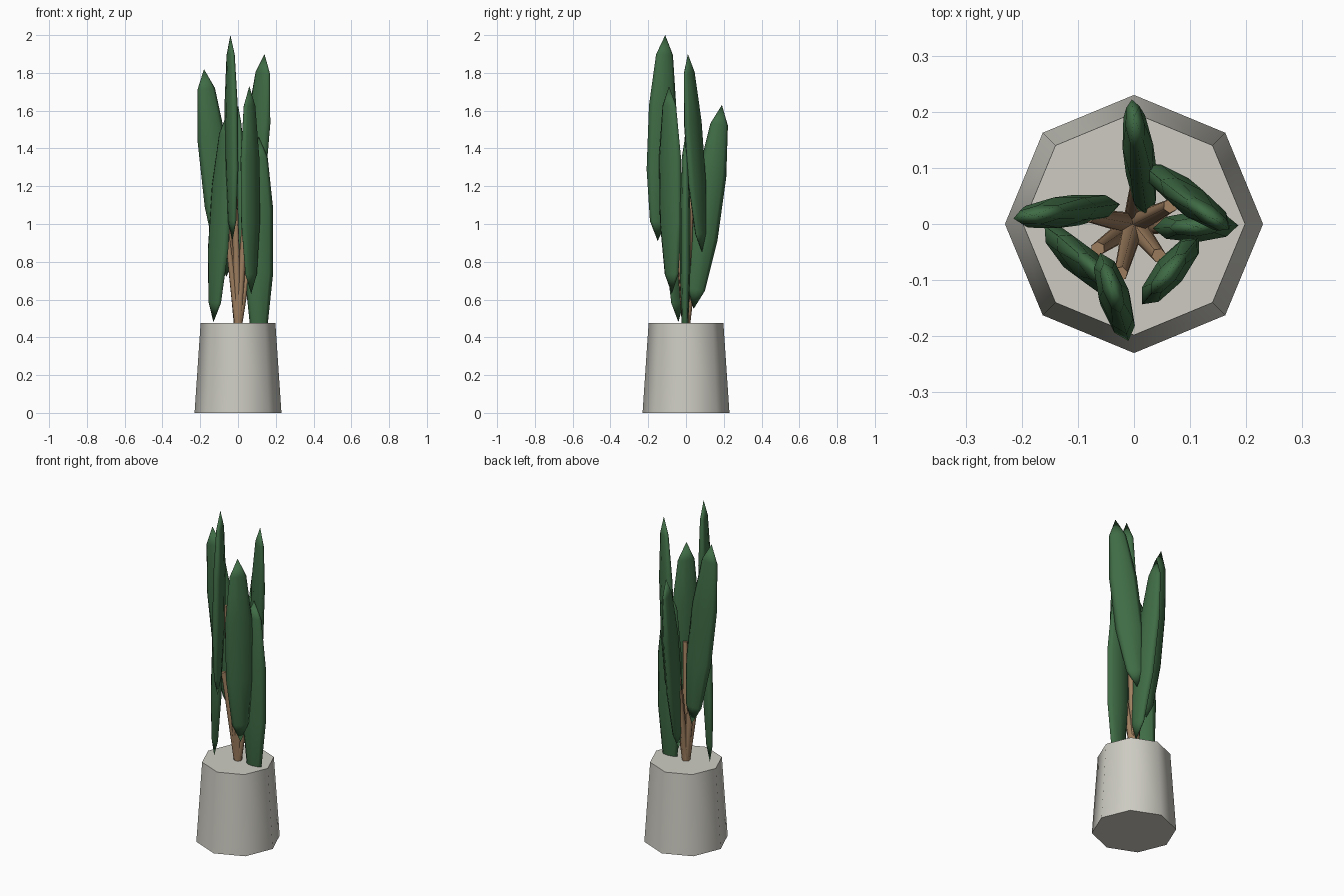
import bpy, math
from mathutils import Vector, Matrix

if "Cube" in bpy.data.objects:
    bpy.data.objects.remove(bpy.data.objects["Cube"])


def material(name, rgb):
    m = bpy.data.materials.new(name)
    m.diffuse_color = (*rgb, 1)
    m.use_nodes = True
    m.node_tree.nodes["Principled BSDF"].inputs["Base Color"].default_value = m.diffuse_color
    return m


POT = material("pot_stone", (0.61, 0.60, 0.54))
BARK = material("stem_brown", (0.36, 0.22, 0.12))
GREEN = material("leaf_green", (0.05, 0.15, 0.06))


def finish(name, mat, angle):
    ob = bpy.context.object
    ob.name = name
    ob.data.materials.append(mat)
    bpy.ops.object.shade_smooth_by_angle(angle=math.radians(angle))
    return ob


def stem(name, start, end):
    d = end - start
    bpy.ops.mesh.primitive_cone_add(vertices=6, radius1=0.022, radius2=0.013, depth=d.length)
    ob = finish(name, BARK, 65)
    ob.matrix_world = Matrix.Translation((start + end) / 2) @ d.to_track_quat('Z', 'Y').to_matrix().to_4x4()


def leaf(name, tip, base, azimuth):
    # flattened five-ring sphere, its axis running from base to tip
    axis = tip - base
    z = axis.normalized()
    a = math.radians(azimuth)
    x = Vector((math.cos(a), math.sin(a), 0))
    x = (x - z * x.dot(z)).normalized()
    y = z.cross(x)
    rot = Matrix((x, y, z)).transposed().to_4x4()
    bpy.ops.mesh.primitive_uv_sphere_add(segments=8, ring_count=5, radius=1)
    ob = finish(name, GREEN, 80)
    ob.data.transform(Matrix.Diagonal((0.08, 0.029, axis.length / 2, 1)))
    ob.matrix_world = Matrix.Translation((tip + base) / 2) @ rot


# Pot: tapered octagon with a closed top
bpy.ops.mesh.primitive_cone_add(vertices=8, radius1=0.23, radius2=0.198, depth=0.475,
                                location=(0, 0, 0.2375), rotation=(0, 0, 0))
finish("pot", POT, 60)

# Leaves (tip, base, direction of the blade width) with a stem to each
leaves = [
    ((0.00, 0.19, 1.63), (0.02, 0.04, 0.55), 97),
    ((0.14, 0.01, 1.90), (0.05, 0.085, 0.85), -35),
    ((-0.18, 0.015, 1.82), (-0.06, 0.03, 0.72), 8),
    ((-0.06, -0.09, 1.58), (-0.13, -0.04, 0.48), -45),
    ((-0.04, -0.11, 2.00), (-0.03, -0.15, 0.91), -72),
    ((0.06, -0.09, 1.73), (0.07, -0.075, 0.63), 50),
    ((0.11, -0.005, 1.46), (0.11, -0.005, 0.36), 2),
]
for i, (tip, base, az) in enumerate(leaves, 1):
    tip, base = Vector(tip), Vector(base)
    leaf(f"leaf_{i}", tip, base, az)
    mid = (tip + base) / 2
    stem(f"stem_{i}", Vector((0, 0, 0.465)), Vector((mid.x * 0.68, mid.y * 0.68, mid.z - 0.03)))
